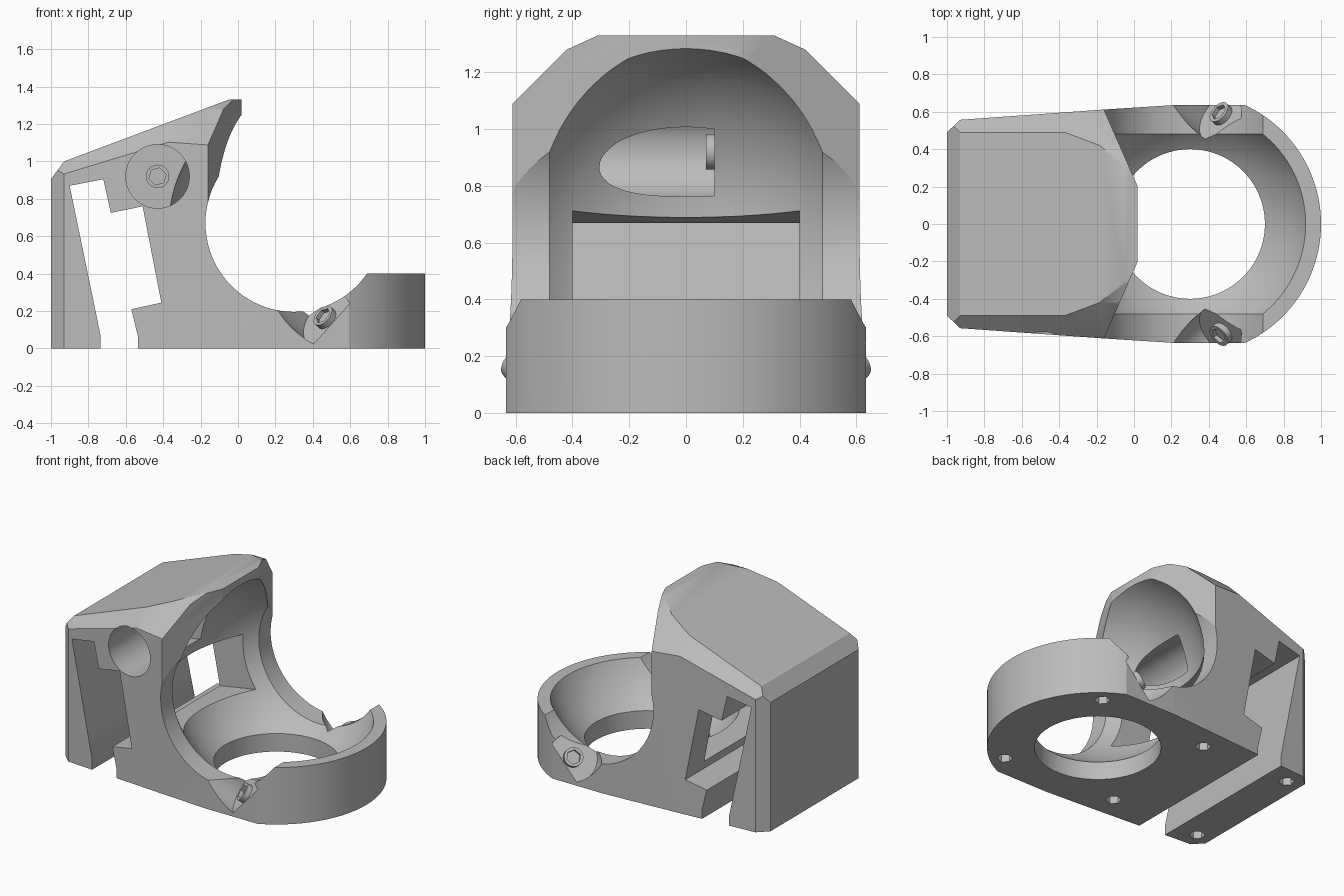
import bpy, bmesh, math
from mathutils import Vector, Matrix

cube = bpy.data.objects.get("Cube")
if cube:
    bpy.data.objects.remove(cube, do_unlink=True)

grey = bpy.data.materials.new("plain grey")
grey.use_nodes = True
COLOUR = (0.5, 0.5, 0.5, 1)
grey.diffuse_color = COLOUR
grey.node_tree.nodes["Principled BSDF"].inputs["Base Color"].default_value = COLOUR


def make(name, bm):
    bmesh.ops.recalc_face_normals(bm, faces=bm.faces)
    mesh = bpy.data.meshes.new(name)
    bm.to_mesh(mesh)
    bm.free()
    mesh.materials.append(grey)
    ob = bpy.data.objects.new(name, mesh)
    bpy.context.collection.objects.link(ob)
    return ob


def prism(name, points, low, high, axis="Z"):
    """Extrude a flat outline along z (points are x, y) or y (points are x, z)."""
    bm = bmesh.new()
    place = (lambda a, b, h: (a, b, h)) if axis == "Z" else (lambda a, b, h: (a, h, b))
    ends = [[bm.verts.new(place(a, b, h)) for a, b in points] for h in (low, high)]
    for ring in ends:
        bm.faces.new(ring)
    for i in range(len(points)):
        bm.faces.new((ends[0][i - 1], ends[0][i], ends[1][i], ends[1][i - 1]))
    return make(name, bm)


def rod(name, start, direction, length, radius, sides=64):
    """Cylinder that begins at start and runs along direction."""
    d = Vector(direction).normalized()
    circle = [(radius * math.cos(a), radius * math.sin(a))
              for a in (math.tau * (i + 0.25) / sides for i in range(sides))]
    ob = prism(name, circle, 0, length)
    ob.data.transform(Matrix.Translation(start) @ d.to_track_quat("Z", "Y").to_matrix().to_4x4())
    return ob


def hull(coords):
    """Closed convex solid around the given points."""
    bm = bmesh.new()
    for co in coords:
        bm.verts.new(co)
    bmesh.ops.remove_doubles(bm, verts=bm.verts, dist=0.001)
    bmesh.ops.convex_hull(bm, input=bm.verts)
    loose = [v for v in bm.verts if not v.link_faces]
    bmesh.ops.delete(bm, geom=loose, context="VERTS")
    return bm


def cut(target, cutter):
    cutter.hide_render = True
    mod = target.modifiers.new("cut", "BOOLEAN")
    mod.operation, mod.solver, mod.object = "DIFFERENCE", "EXACT", cutter
    mod.use_hole_tolerant = True
    bpy.context.view_layer.objects.active = target
    bpy.ops.object.modifier_apply(modifier=mod.name)
    bpy.data.objects.remove(cutter, do_unlink=True)


def smooth(ob):
    bpy.ops.object.select_all(action="DESELECT")
    ob.select_set(True)
    bpy.context.view_layer.objects.active = ob
    bpy.ops.object.shade_smooth_by_angle(angle=math.radians(25))


def bolt(name, seat, direction, height):
    """Round head with a hexagonal socket."""
    d = Vector(direction).normalized()
    head = rod(name, Vector(seat) - d * 0.02, d, height + 0.02, 0.0625, 40)
    cut(head, rod("socket", Vector(seat) + d * (height - 0.025), d, 0.1, 0.047, 6))
    smooth(head)


# Body outline: tapered block ending in a round nose
CX, CZ = 0.30, 0.67
half = [(-1, 0.49), (-0.93, 0.557), (-0.16, 0.612), (0.2, 0.635)]
nose_angle = math.asin(0.635 / 0.7)
nose = [(CX + 0.7 * math.cos(a), 0.7 * math.sin(a))
        for a in (nose_angle * (1 - i / 30) for i in range(61))]
plan = half + nose + [(x, -y) for x, y in reversed(half)]
bm = hull([(x, y, z) for x, y in plan for z in (0, 1.33)])

# Sloped roof, rear bevel and side bevels
planes = [((-0.93, 0, 1.0), (-0.375, 0, 1)), ((-1, 0, 0.905), (-0.095, 0, 0.07))]
for s in (1, -1):
    planes += [((-0.93, s * 0.49, 1.0), (-0.375, s, 1)),
               ((0, s * 0.61, 1.09), (0, s, 1)),
               ((0, s * 0.31, 1.33), (0, s * 0.4545, 1))]
for co, no in planes:
    bmesh.ops.bisect_plane(bm, geom=bm.verts[:] + bm.edges[:] + bm.faces[:],
                           plane_co=co, plane_no=no, clear_outer=True)
    corners = [v.co.copy() for v in bm.verts]
    bm.free()
    bm = hull(corners)
body = make("mount_body", bm)

# Open space in front of the hood and above the ring
front = [(0.02, 0.2), (-0.16, 0.61), (-0.24, 0.8), (1.2, 0.8)]
cut(body, prism("hood_front", front + [(x, -y) for x, y in reversed(front)], CZ, 1.6))
cut(body, prism("ring_top", [(0.1, -0.8), (1.2, -0.8), (1.2, 0.8), (0.1, 0.8)], 0.4, 1.0))

# Side opening, floor hole and spherical hollow
cut(body, rod("side_opening", (CX, -1, CZ), (0, 1, 0), 2, 0.474, 96))
cut(body, rod("floor_hole", (CX, 0, -0.1), (0, 0, 1), 0.6, 0.4, 96))
bm = bmesh.new()
bmesh.ops.create_uvsphere(bm, u_segments=80, v_segments=48, radius=0.675)
bm.transform(Matrix.Translation((CX, 0, CZ)) @ Matrix.Rotation(math.pi / 2, 4, "X"))
cut(body, make("hollow", bm))

# Tilted rail slot and its window into the hollow
slot = [(-0.9, 0.87), (-0.72, 0.905), (-0.68, 0.725), (-0.51, 0.76), (-0.41, 0.245),
        (-0.57, 0.21), (-0.535, 0.065), (-0.535, -0.1), (-0.735, -0.1), (-0.735, 0.07)]
cut(body, prism("rail_slot", slot, -0.9, 0.9, "Y"))
window = [(-0.55, 0.658), (-0.1, 0.737), (-0.1, 0.36), (-0.5, 0.29)]
cut(body, prism("window", window, -0.4, 0.4, "Y"))

# Deep clamp bolt bore from the front side
cut(body, rod("bore", (-0.43, -0.9, 0.92), (0, 1, 0), 1.0, 0.17))

# Angled bolt pockets on both sides
for s in (1, -1):
    cut(body, rod("pocket", (0.475, s * 0.58, 0.157), (-0.62, s * 0.55, 0.55), 0.6, 0.16))

# Hexagonal recesses under the base
for x, y in ((0.665, 0.48), (-0.2, 0.44), (-0.89, 0.44)):
    for s in (1, -1):
        cut(body, rod("recess", (x, s * y, -0.05), (0, 0, 1), 0.17, 0.05, 6))
smooth(body)

# Bolt heads
bolt("clamp_bolt", (-0.43, 0.1, 0.92), (0, -1, 0), 0.03)
for s, side in ((1, "left"), (-1, "right")):
    bolt(side + "_bolt", (0.475, s * 0.58, 0.157), (-0.62, s * 0.55, 0.55), 0.035)
